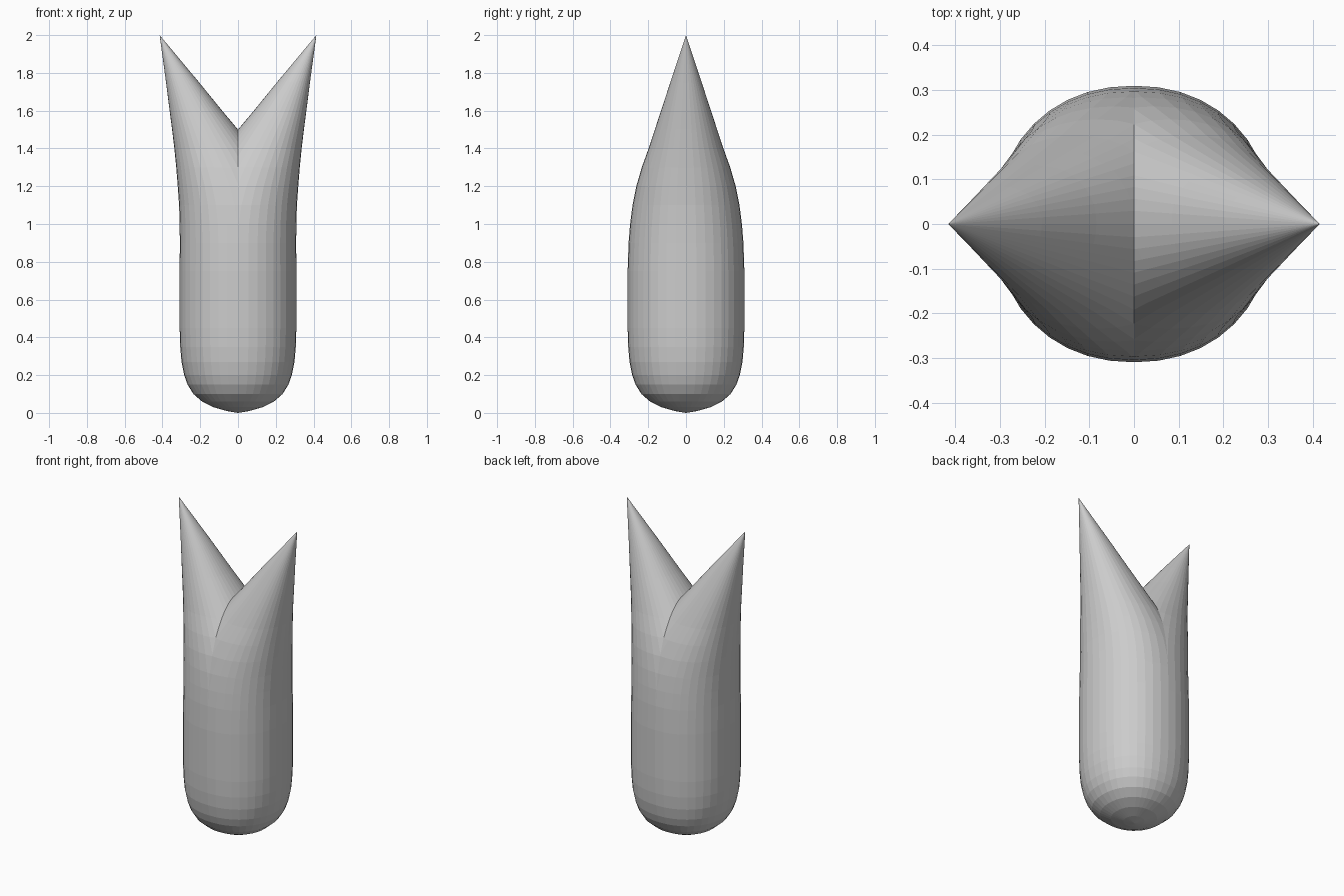
import bpy, bmesh, math

if "Cube" in bpy.data.objects:
    bpy.data.objects.remove(bpy.data.objects["Cube"])

SIDES = 40

# Ring profile of one horn: z, inner x, outer x, half depth in y
rings = [
    (0.010, -0.06, 0.06, 0.06), (0.030, -0.13, 0.13, 0.13),
    (0.060, -0.19, 0.19, 0.19), (0.10, -0.236, 0.236, 0.236),
    (0.15, -0.267, 0.267, 0.267), (0.20, -0.285, 0.285, 0.285),
    (0.27, -0.299, 0.299, 0.299), (0.35, -0.306, 0.306, 0.306),
    (0.45, -0.309, 0.309, 0.309), (0.75, -0.309, 0.309, 0.309),
    (0.90, -0.308, 0.308, 0.304), (1.00, -0.300, 0.309, 0.296),
    (1.10, -0.275, 0.312, 0.283), (1.20, -0.230, 0.319, 0.263),
    (1.30, -0.163, 0.327, 0.234), (1.40, -0.083, 0.337, 0.198),
    (1.50, 0.000, 0.349, 0.165), (1.60, 0.084, 0.362, 0.132),
    (1.75, 0.206, 0.381, 0.083),
]


def rounded(v, n=2.15):
    """Slightly squared circle coordinate."""
    return math.copysign(abs(v) ** (2 / n), v)


# Loft the rings from the rounded base to the pointed tip
bm = bmesh.new()
loops = []
for z, x0, x1, w in rings:
    cx, rx = (x0 + x1) / 2, (x1 - x0) / 2
    loop = []
    for i in range(SIDES):
        a = 2 * math.pi * i / SIDES
        loop.append(bm.verts.new((cx + rx * rounded(math.cos(a)),
                                  w * rounded(math.sin(a)), z)))
    loops.append(loop)
base = bm.verts.new((0, 0, 0))
tip = bm.verts.new((0.415, 0, 2))
for i in range(SIDES):
    j = (i + 1) % SIDES
    bm.faces.new((base, loops[0][j], loops[0][i]))
    bm.faces.new((tip, loops[-1][i], loops[-1][j]))
    for lo, hi in zip(loops, loops[1:]):
        bm.faces.new((lo[i], lo[j], hi[j], hi[i]))

# Keep only the right half; the cut forms the valley between the horns
bmesh.ops.bisect_plane(bm, geom=bm.verts[:] + bm.edges[:] + bm.faces[:],
                       dist=1e-5, plane_co=(0, 0, 0), plane_no=(1, 0, 0),
                       clear_inner=True)
bmesh.ops.recalc_face_normals(bm, faces=bm.faces[:])
mesh = bpy.data.meshes.new("split_horn_body")
bm.to_mesh(mesh)
bm.free()
body = bpy.data.objects.new("split_horn_body", mesh)
bpy.context.collection.objects.link(body)

# Mirror to the left half
mirror = body.modifiers.new("mirror", 'MIRROR')
mirror.use_axis = (True, False, False)
mirror.use_clip = True
